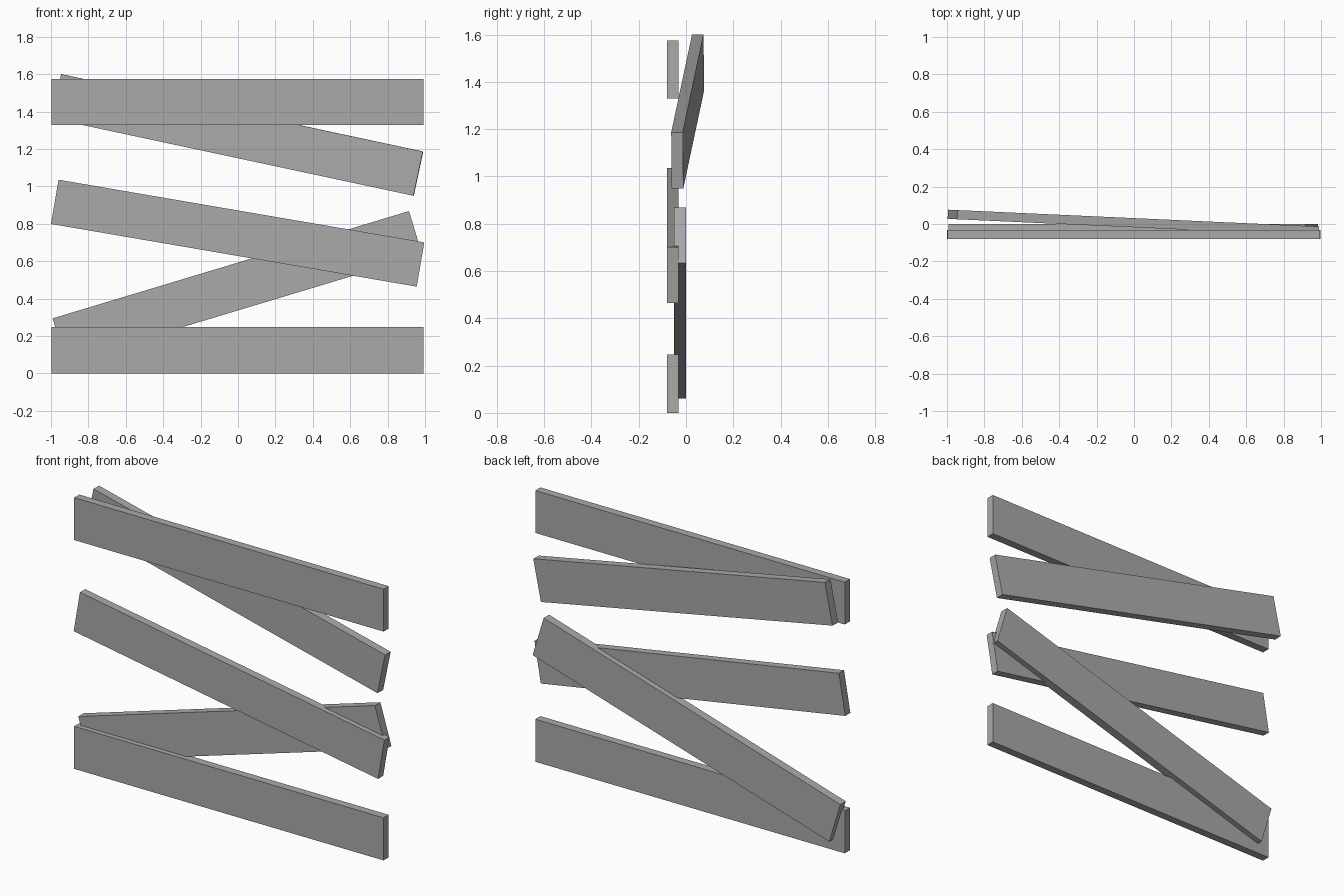
import bpy
from math import radians
from mathutils import Matrix

if "Cube" in bpy.data.objects:
    bpy.data.objects.remove(bpy.data.objects["Cube"])

grey = bpy.data.materials.new("weathered grey")
grey.diffuse_color = (0.4, 0.4, 0.4, 1)
grey.use_nodes = True
grey.node_tree.nodes["Principled BSDF"].inputs["Base Color"].default_value = grey.diffuse_color


def plank(name, center, size, tilt=0, yaw=0):
    """Flat board: tilt drops its right end, yaw turns it about the vertical."""
    bpy.ops.mesh.primitive_cube_add(size=1)
    board = bpy.context.object
    board.name = name
    board.data.transform(Matrix.Diagonal((*size, 1)))
    board.matrix_world = (Matrix.Translation(center)
                          @ Matrix.Rotation(radians(yaw), 4, 'Z')
                          @ Matrix.Rotation(radians(tilt), 4, 'Y'))
    board.data.materials.append(grey)
    return board


# Level boards at the bottom and top
plank("bottom_plank", (-0.003, -0.056, 0.124), (1.988, 0.047, 0.247))
plank("top_plank", (-0.003, -0.056, 1.452), (1.988, 0.047, 0.246))

# Slanted board in the front layer
plank("middle_plank", (-0.002, -0.056, 0.75), (1.984, 0.047, 0.24), tilt=9.72)

# Slanted boards in the back layer, the upper one swung away from the rest
plank("lower_diagonal_plank", (-0.003, -0.025, 0.464), (1.99, 0.05, 0.245), tilt=-16.75)
plank("upper_diagonal_plank", (-0.003, 0.007, 1.275), (1.98, 0.049, 0.242), tilt=12.05, yaw=-2.6)
